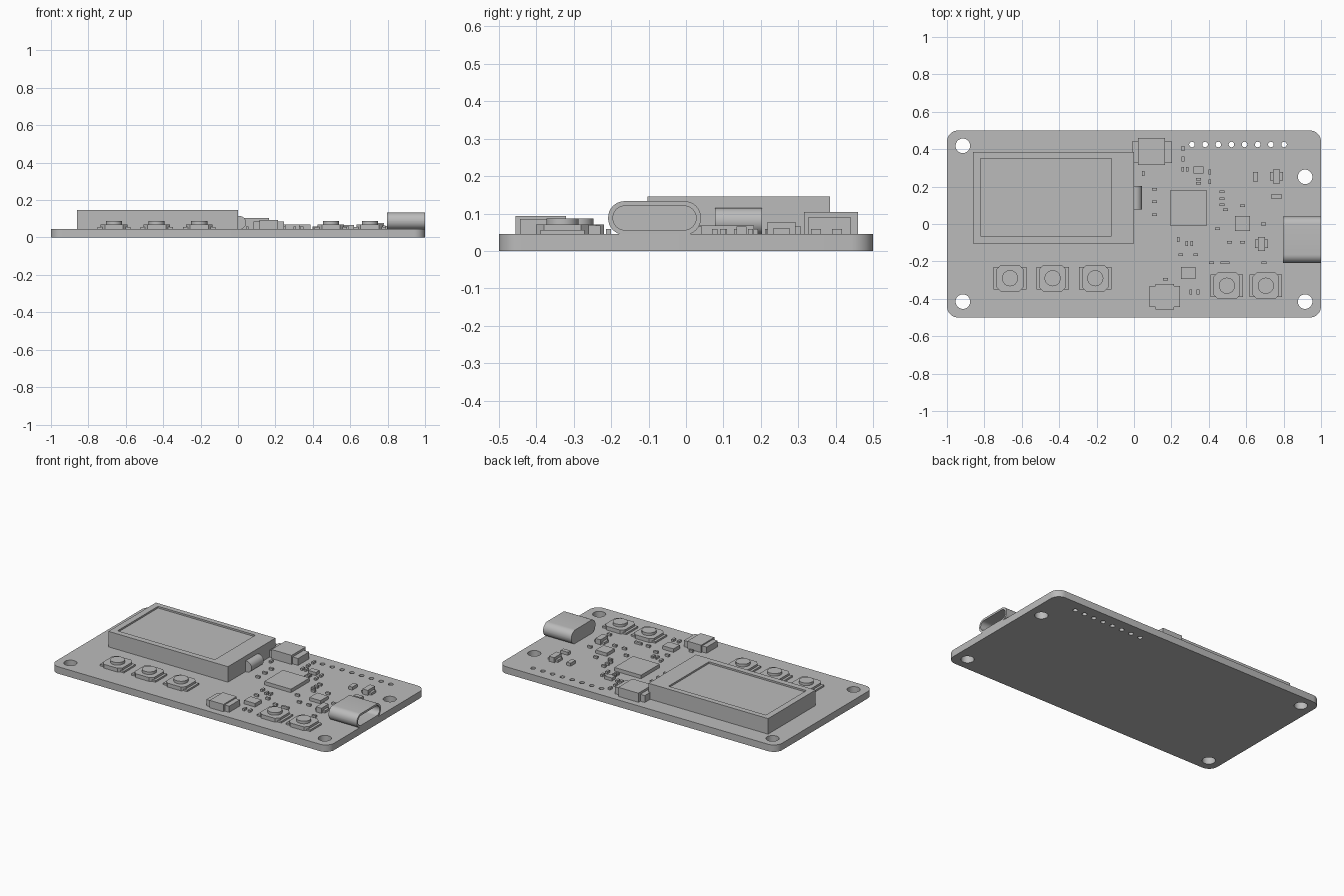
import bpy, bmesh, math
from mathutils import Matrix

if "Cube" in bpy.data.objects:
    bpy.data.objects.remove(bpy.data.objects["Cube"])

grey = bpy.data.materials.new("plain_grey")
grey.diffuse_color = (0.5, 0.5, 0.5, 1)
grey.use_nodes = True
grey.node_tree.nodes["Principled BSDF"].inputs["Base Color"].default_value = grey.diffuse_color
TOP = 0.045  # upper face of the circuit board
SIDEWAYS = Matrix(((0, 0, 1, 0), (1, 0, 0, 0), (0, 1, 0, 0), (0, 0, 0, 1)))


def circle(x, y, r, n=32):
    return [(x + r * math.cos(2 * math.pi * i / n), y + r * math.sin(2 * math.pi * i / n))
            for i in range(n)]


def rect(x0, x1, y0, y1, r=0.0, n=8):
    """Rectangle outline with corners of radius r (n=1 gives chamfers)."""
    if r == 0:
        return [(x0, y0), (x1, y0), (x1, y1), (x0, y1)]
    pts = []
    corners = [(x1 - r, y1 - r), (x0 + r, y1 - r), (x0 + r, y0 + r), (x1 - r, y0 + r)]
    for k, (cx, cy) in enumerate(corners):
        for i in range(n + 1):
            a = math.pi / 2 * (k + i / n)
            pts.append((cx + r * math.cos(a), cy + r * math.sin(a)))
    return pts


def plate(name, loops, z0, z1, matrix=None):
    """Extrude an outline, with any inner loops as holes, from z0 to z1."""
    cu = bpy.data.curves.new(name + "_outline", 'CURVE')
    cu.dimensions, cu.fill_mode, cu.extrude = '2D', 'BOTH', (z1 - z0) / 2
    for pts in loops:
        sp = cu.splines.new('POLY')
        sp.points.add(len(pts) - 1)
        for p, (x, y) in zip(sp.points, pts):
            p.co = (x, y, 0, 1)
        sp.use_cyclic_u = True
    tmp = bpy.data.objects.new(name + "_outline", cu)
    bpy.context.collection.objects.link(tmp)
    me = bpy.data.meshes.new_from_object(tmp)
    bpy.data.objects.remove(tmp)
    me.transform(Matrix.Translation((0, 0, (z0 + z1) / 2)))
    if matrix:
        me.transform(matrix)
    bm = bmesh.new()
    bm.from_mesh(me)
    bmesh.ops.remove_doubles(bm, verts=bm.verts, dist=1e-5)
    bmesh.ops.recalc_face_normals(bm, faces=bm.faces)
    bm.to_mesh(me)
    bm.free()
    me.materials.clear()
    me.materials.append(grey)
    ob = bpy.data.objects.new(name, me)
    bpy.context.collection.objects.link(ob)
    bpy.ops.object.select_all(action='DESELECT')
    ob.select_set(True)
    bpy.context.view_layer.objects.active = ob
    bpy.ops.object.shade_smooth_by_angle(angle=math.radians(30))
    return ob


def block(name, x, y, w, d, z1, z0=TOP):
    return plate(name, [rect(x - w / 2, x + w / 2, y - d / 2, y + d / 2)], z0, z1)


# Board with mounting holes and a row of pin holes
holes = [circle(x, y, 0.039) for x, y in
         ((-0.915, 0.418), (-0.915, -0.415), (0.915, 0.252), (0.915, -0.415))]
holes += [circle(0.31 + 0.0703 * i, 0.425, 0.015, 16) for i in range(8)]
plate("board", [rect(-1, 1, -0.5, 0.5, 0.06)] + holes, 0, TOP)

# Display: backing, glass frame, recessed window and folded ribbon
window = rect(-0.82, -0.12, -0.065, 0.35)
plate("display_backing", [rect(-0.86, 0, -0.103, 0.385)], TOP, 0.102)
plate("display_base", [rect(-0.86, 0, -0.103, 0.385)], 0.102, 0.135)
plate("display_frame", [rect(-0.86, 0, -0.103, 0.385), window], 0.135, 0.146)
ribbon = [(-0.01, TOP)] + [(0.007 + 0.036 * math.cos(a), 0.079 + 0.036 * math.sin(a))
                           for a in [math.pi * (i / 16 - 0.5) for i in range(17)]]
ribbon.append((-0.01, 0.115))
# outline lies in x-z, extruded along y
plate("display_ribbon", [ribbon], -0.203, -0.078, Matrix.Rotation(math.pi / 2, 4, 'X'))

# Charging port: hollow rounded shell with a closed back
shell = rect(-0.208, 0.04, 0.043, 0.133, 0.044)
cavity = rect(-0.195, 0.027, 0.056, 0.12, 0.0315)
plate("port_shell", [shell, cavity], 0.83, 1.0, SIDEWAYS)
plate("port_back", [shell], 0.797, 0.83, SIDEWAYS)

# Push buttons
for x, y in ((-0.663, -0.29), (-0.435, -0.29), (-0.207, -0.29), (0.497, -0.33), (0.705, -0.33)):
    block("button_tabs", x, y, 0.174, 0.118, 0.056)
    plate("button_body", [rect(x - 0.071, x + 0.071, y - 0.071, y + 0.071, 0.022, 1)], TOP, 0.07)
    plate("button_cap", [circle(x, y, 0.043)], 0.07, 0.087)

# Wire connectors with side lugs
block("upper_connector", 0.093, 0.387, 0.145, 0.145, 0.104)
block("upper_connector_lugs", 0.096, 0.383, 0.216, 0.115, 0.09)
block("lower_connector", 0.165, -0.388, 0.1, 0.136, 0.093)
block("lower_connector_lugs", 0.165, -0.387, 0.164, 0.112, 0.085)

# Chips: x, y, width, depth, top
for x, y, w, d, z in ((0.292, 0.086, 0.192, 0.192, 0.068), (0.58, 0.002, 0.08, 0.08, 0.066),
                      (0.29, -0.262, 0.08, 0.066, 0.068), (0.345, 0.288, 0.053, 0.038, 0.065),
                      (0.65, 0.252, 0.028, 0.052, 0.065), (0.762, 0.148, 0.053, 0.027, 0.065)):
    block("chip", x, y, w, d, z)

# Small parts with legs
for x, y in ((0.681, -0.106), (0.762, 0.255)):
    block("regulator_body", x, y, 0.038, 0.075, 0.078)
    block("regulator_legs", x, y, 0.07, 0.045, 0.06)

# Tiny resistors and capacitors
upright = ((0.262, 0.403), (0.262, 0.347), (0.05, 0.27), (0.26, 0.293), (0.285, 0.293),
           (0.405, 0.278), (0.405, 0.226), (0.237, -0.083), (0.282, -0.105), (0.308, -0.105),
           (0.303, -0.363), (0.342, -0.363))
flat = ((0.11, 0.185), (0.11, 0.118), (0.11, 0.05), (0.345, 0.24), (0.345, 0.218),
        (0.47, 0.172), (0.47, 0.135), (0.47, 0.103), (0.49, 0.077), (0.58, 0.098),
        (0.692, 0.0), (0.447, -0.025), (0.51, -0.098), (0.58, -0.098), (0.25, -0.165),
        (0.33, -0.165), (0.415, -0.207), (0.475, -0.207), (0.498, -0.207), (0.695, -0.207),
        (0.168, -0.295))
for x, y in upright:
    block("resistor", x, y, 0.014, 0.026, 0.059)
for x, y in flat:
    block("capacitor", x, y, 0.026, 0.014, 0.059)
